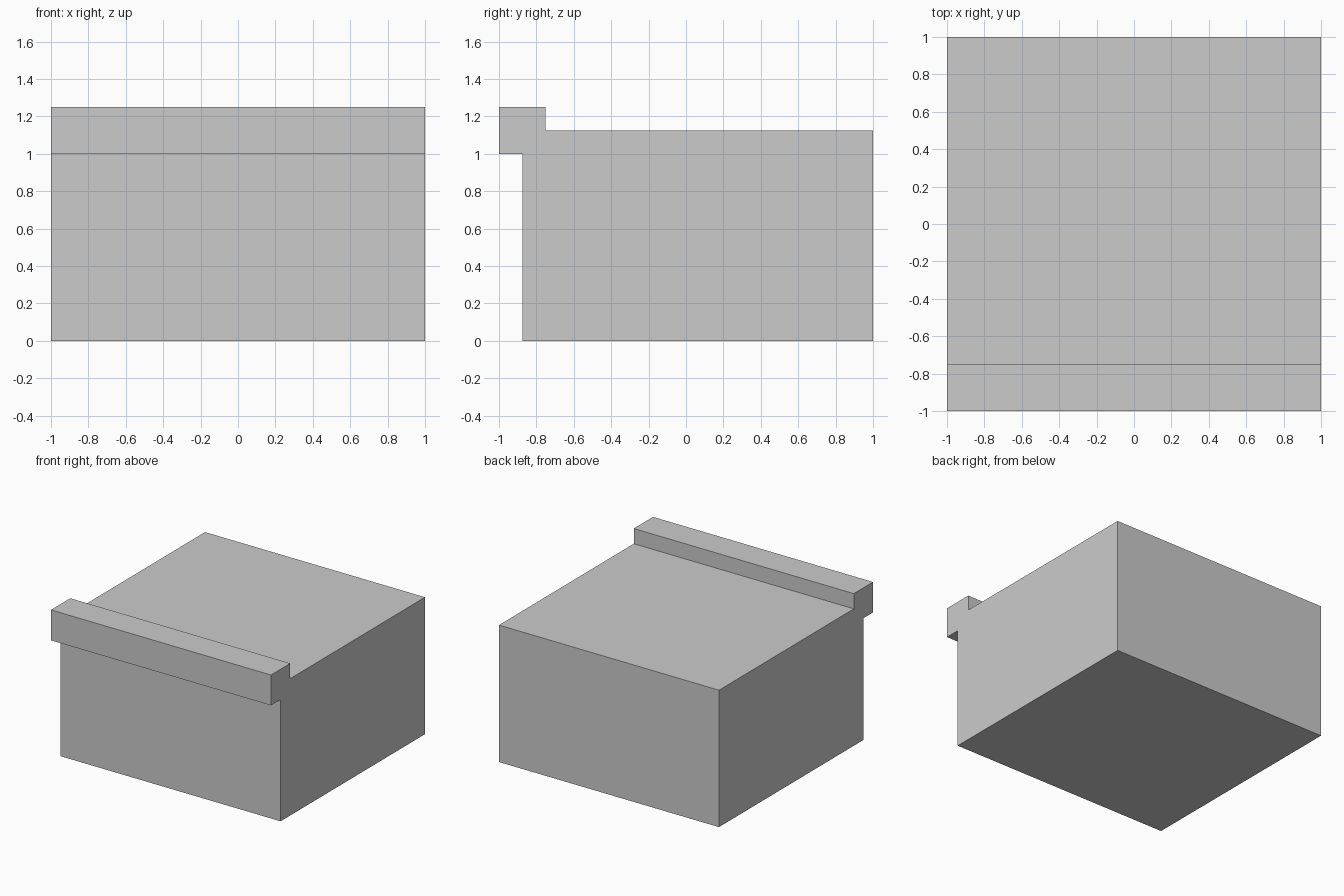
import bpy, bmesh

if "Cube" in bpy.data.objects:
    bpy.data.objects.remove(bpy.data.objects["Cube"])

# Side profile (y, z): block body with an overhanging raised lip at the front
PROFILE = [(-0.875, 0), (1, 0), (1, 1.125), (-0.75, 1.125),
           (-0.75, 1.25), (-1, 1.25), (-1, 1), (-0.875, 1)]


def extrude_profile(name, profile, x0, x1):
    bm = bmesh.new()
    face = bm.faces.new([bm.verts.new((x0, y, z)) for y, z in profile])
    result = bmesh.ops.extrude_face_region(bm, geom=[face], use_keep_orig=True)
    moved = [g for g in result["geom"] if isinstance(g, bmesh.types.BMVert)]
    bmesh.ops.translate(bm, verts=moved, vec=(x1 - x0, 0, 0))
    bmesh.ops.recalc_face_normals(bm, faces=bm.faces)
    mesh = bpy.data.meshes.new(name)
    bm.to_mesh(mesh)
    bm.free()
    obj = bpy.data.objects.new(name, mesh)
    bpy.context.collection.objects.link(obj)
    return obj


# Block with front lip
extrude_profile("block_with_lip", PROFILE, -1, 1)
